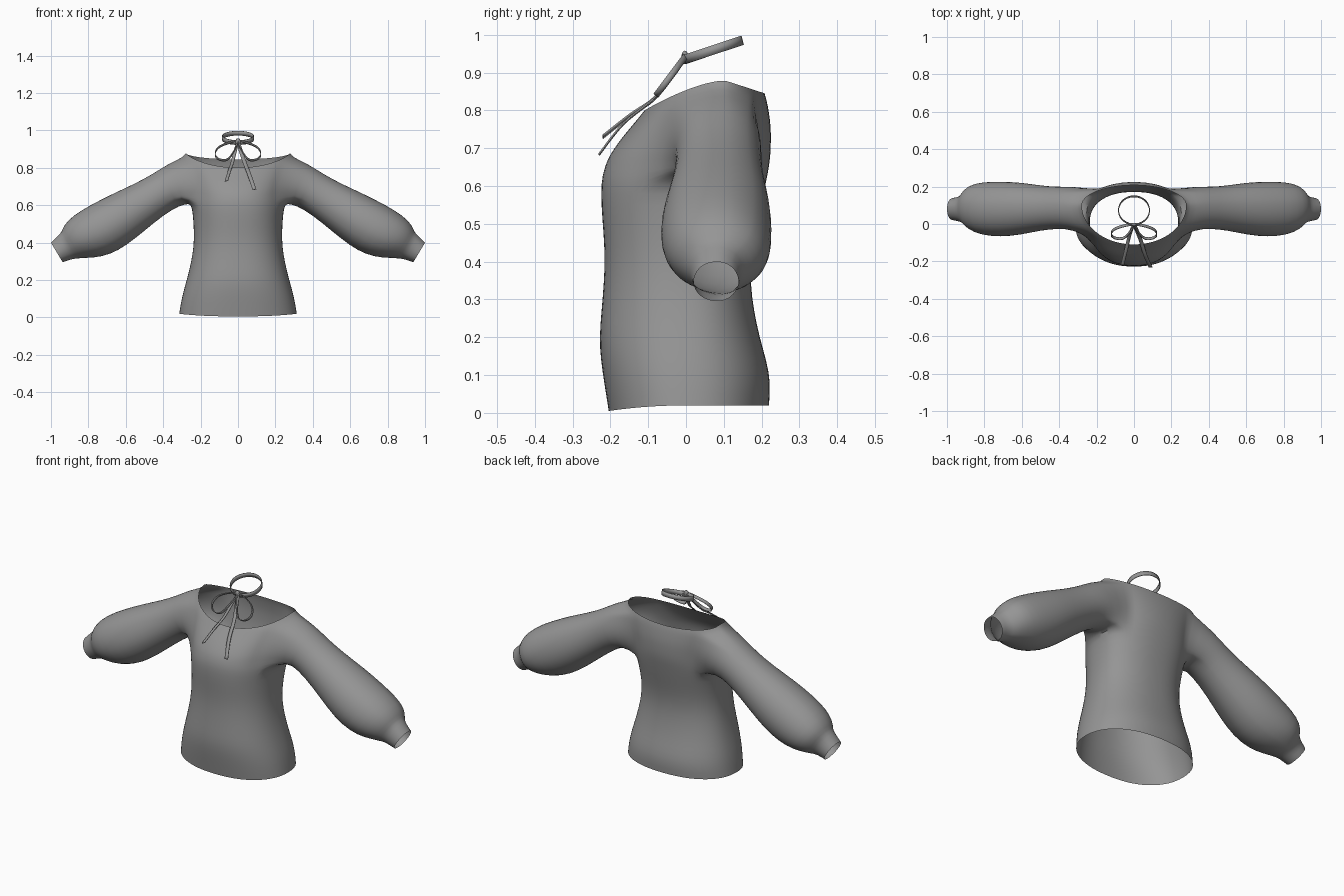
import bpy, bmesh, math
from mathutils import Vector

if "Cube" in bpy.data.objects:
    bpy.data.objects.remove(bpy.data.objects["Cube"])

fabric = bpy.data.materials.new("grey fabric")
fabric.diffuse_color = (0.3, 0.3, 0.3, 1)
fabric.use_nodes = True
fabric.node_tree.nodes["Principled BSDF"].inputs["Base Color"].default_value = fabric.diffuse_color


def finish(bm, name, angle=60):
    bmesh.ops.recalc_face_normals(bm, faces=bm.faces)
    me = bpy.data.meshes.new(name)
    bm.to_mesh(me)
    bm.free()
    me.materials.append(fabric)
    ob = bpy.data.objects.new(name, me)
    bpy.context.collection.objects.link(ob)
    bpy.ops.object.select_all(action='DESELECT')
    ob.select_set(True)
    bpy.context.view_layer.objects.active = ob
    bpy.ops.object.shade_smooth_by_angle(angle=math.radians(angle))
    return ob


def spline(pts, steps, closed=False):
    """Smooth path through the points."""
    n, out = len(pts), []
    pts = [Vector(p) for p in pts]
    at = (lambda i: pts[i % n]) if closed else (lambda i: pts[max(0, min(n - 1, i))])
    for i in range(n if closed else n - 1):
        a, b, c, d = (at(i + j) for j in (-1, 0, 1, 2))
        for s in range(steps):
            t = s / steps
            out.append(0.5 * (2*b + (c - a)*t + (2*a - 5*b + 4*c - d)*t*t + (3*b - a - 3*c + d)*t**3))
    return out if closed else out + [pts[-1]]


# Blouse body: half rings from centre front to centre back
HALF = 10
# height, half width, front y, back y, y of widest point
lower = [(0.02, .315, -.205, .22, 0), (.08, .306, -.217, .225, 0), (.14, .292, -.226, .213, 0),
         (.20, .275, -.23, .195, 0), (.27, .257, -.224, .18, 0), (.34, .243, -.218, .171, 0),
         (.41, .236, -.215, .172, .005), (.48, .237, -.219, .184, .015),
         (.55, .242, -.225, .2, .03), (.61, .25, -.225, .212, .045)]
# fraction of the way from armpit to neckline
upper = [(.17, .25, -.218, .22, .055), (.32, .255, -.208, .224, .06), (.46, .262, -.192, .225, .07),
         (.62, .272, -.17, .225, .08), (.78, .284, -.144, .22, .09), (.92, .293, -.122, .214, .097),
         (1.0, .28, -.11, .208, .1)]


def neck_height(s):
    return .88 - (.08 * (-s)**1.5 if s < 0 else .035 * s)


bm = bmesh.new()
rows = []
for r, (h, hx, yf, yb, yc) in enumerate(lower + upper):
    row = []
    power = .88 if r < len(lower) else .88 + .12 * h
    for k in range(-HALF, HALF + 1):
        a = k / HALF * math.pi / 2
        c = 0 if abs(k) == HALF else math.cos(a)**power
        s = math.copysign(abs(math.sin(a))**power, a)
        y = yc + s * ((yb - yc) if s > 0 else (yc - yf))
        z = h if r < len(lower) else .61 + (neck_height(s) - .61) * h
        if r == 0 and s < 0:
            z -= .015 * s * s
        row.append(bm.verts.new((hx * c, y, z)))
    rows.append(row)

# Skin the body, leaving an armhole
r0, r1 = len(lower) - 1, len(rows) - 2
k0, k1 = HALF - 4, HALF + 5
for r in range(len(rows) - 1):
    for k in range(2 * HALF):
        if not (r0 <= r < r1 and k0 <= k < k1):
            bm.faces.new((rows[r][k], rows[r][k+1], rows[r+1][k+1], rows[r+1][k]))
hole = ([rows[r0][k] for k in range(k0, k1)] + [rows[r][k1] for r in range(r0, r1)]
        + [rows[r1][k] for k in range(k1, k0, -1)] + [rows[r][k0] for r in range(r1, r0, -1)])

# Sleeve: top x, top z, bottom x, bottom z, front y, back y
sleeve = [(.375, .822, .285, .605, -.03, .203), (.46, .765, .35, .58, -.025, .2),
          (.56, .712, .45, .505, -.035, .208), (.68, .658, .55, .42, -.06, .226),
          (.79, .602, .64, .355, -.07, .23), (.88, .548, .73, .322, -.062, .227),
          (.932, .495, .81, .318, -.035, .212), (.943, .457, .865, .315, 0, .175),
          (.957, .444, .89, .311, .012, .148), (1.0, .4, .937, .295, .02, .14)]
mid = Vector((0, .075, .738))
angles = [math.atan2((v.co.z - mid.z) / .128, (v.co.y - mid.y) / .13) for v in hole]
prev = hole
for tx, tz, bx, bz, yf, yb in sleeve:
    ring = []
    for a in angles:
        u = (math.sin(a) + 1) / 2
        ring.append(bm.verts.new((bx + (tx - bx) * u, (yf + yb) / 2 + math.cos(a) * (yb - yf) / 2,
                                  bz + (tz - bz) * u)))
    for i in range(len(ring)):
        j = (i + 1) % len(ring)
        bm.faces.new((prev[i], prev[j], ring[j], ring[i]))
    prev = ring
blouse = finish(bm, "blouse", 80)
mirror = blouse.modifiers.new("mirror", 'MIRROR')
mirror.merge_threshold = .0005
sub = blouse.modifiers.new("smooth", 'SUBSURF')
sub.levels = sub.render_levels = 1


def ribbon(name, path, width, closed=False):
    """Thin strip following a path, spread along the width vector."""
    bm = bmesh.new()
    w = Vector(width) / 2
    pairs = [(bm.verts.new(p - w), bm.verts.new(p + w)) for p in path]
    for i in range(len(pairs) if closed else len(pairs) - 1):
        (a, b), (c, d) = pairs[i], pairs[(i + 1) % len(pairs)]
        bm.faces.new((a, b, d, c))
    ob = finish(bm, name)
    solid = ob.modifiers.new("thickness", 'SOLIDIFY')
    solid.thickness, solid.offset = .004, 0


# Neck band, tilted up towards the back
band = [Vector((.083 * math.sin(t), .073 - .075 * math.cos(t), .96 - .025 * math.cos(t)))
        for t in (i * math.tau / 40 for i in range(40))]
ribbon("neck_band", band, (0, -.006, .024), True)

# Bow loops and hanging tails
loop = [(0, .94), (.06, .93), (.108, .905), (.122, .87), (.1, .845), (.06, .843), (.03, .875)]
for side, label in ((-1, "left"), (1, "right")):
    path = spline([(side * x, -(.945 - z) * .75, z) for x, z in loop], 5, True)
    ribbon(label + "_bow_loop", path, (0, -.013, .010), True)
ribbon("left_tail", spline([(0, 0, .94), (-.015, -.035, .89), (-.03, -.085, .83), (-.045, -.15, .785),
                            (-.062, -.22, .73)], 5), (.018, 0, .008))
ribbon("right_tail", spline([(0, 0, .94), (.015, -.035, .89), (.035, -.085, .83), (.06, -.165, .765),
                             (.088, -.23, .683)], 5), (.02, 0, .004))

# Knot
bm = bmesh.new()
bmesh.ops.create_uvsphere(bm, u_segments=12, v_segments=8, radius=1)
for v in bm.verts:
    v.co = Vector((v.co.x * .014, v.co.y * .009 - .003, v.co.z * .018 + .94))
finish(bm, "knot")
